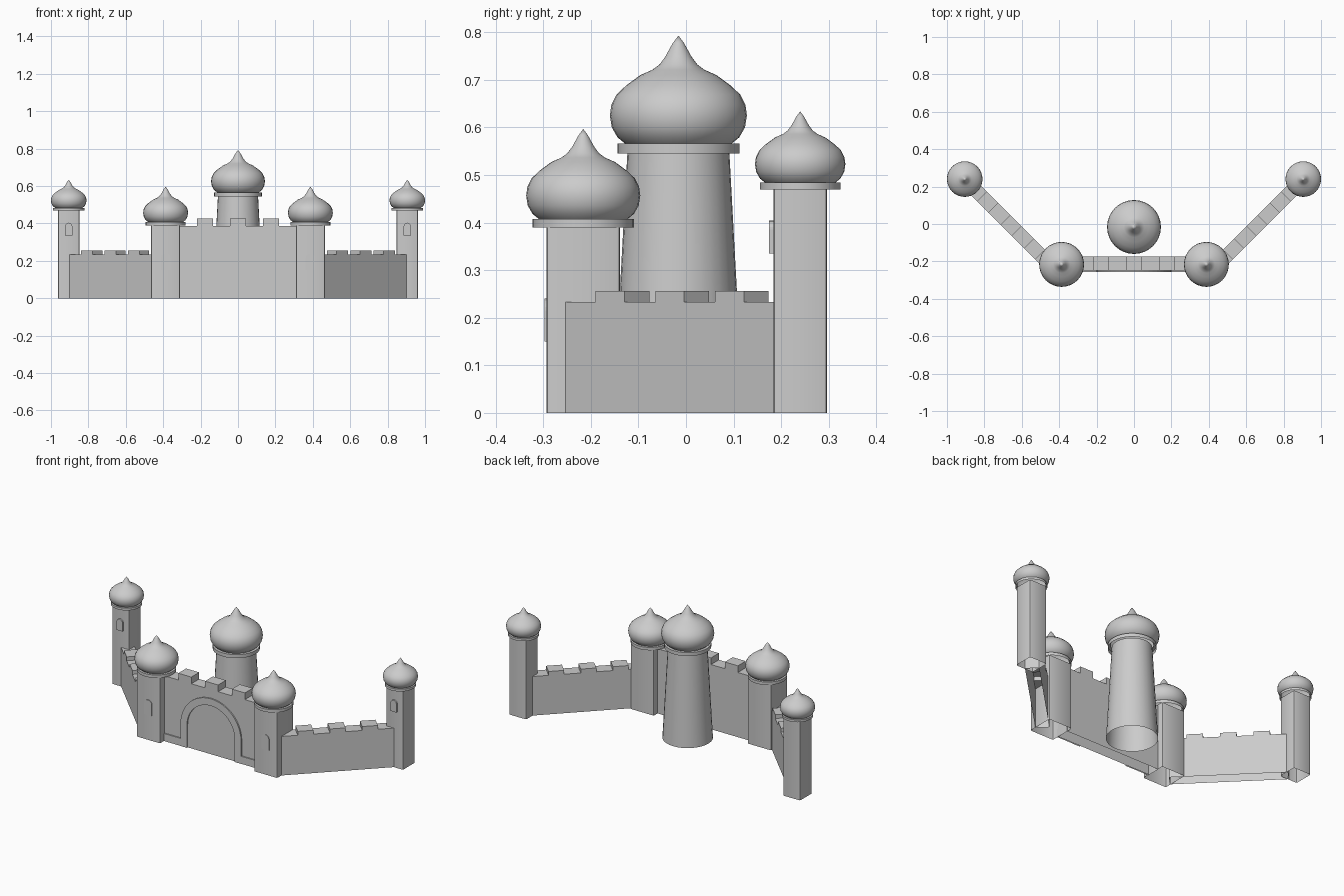
import bpy, bmesh
from math import pi, cos, sin, radians

if "Cube" in bpy.data.objects:
    bpy.data.objects.remove(bpy.data.objects["Cube"])


def finish(bm, name, smooth=False):
    bmesh.ops.remove_doubles(bm, verts=bm.verts, dist=1e-5)
    bmesh.ops.recalc_face_normals(bm, faces=bm.faces)
    # shells are open underneath
    under = [f for f in bm.faces if all(abs(v.co.z) < 1e-5 for v in f.verts)]
    bmesh.ops.delete(bm, geom=under, context='FACES_ONLY')
    mesh = bpy.data.meshes.new(name)
    bm.to_mesh(mesh)
    bm.free()
    ob = bpy.data.objects.new(name, mesh)
    bpy.context.collection.objects.link(ob)
    if smooth:
        bpy.ops.object.select_all(action='DESELECT')
        ob.select_set(True)
        bpy.context.view_layer.objects.active = ob
        bpy.ops.object.shade_smooth_by_angle(angle=radians(35))
    return ob


def lathe(name, profile, loc, scale=1.0, segs=32):
    bm = bmesh.new()
    vs = [bm.verts.new((r * scale, 0, z * scale)) for r, z in profile]
    es = [bm.edges.new(p) for p in zip(vs, vs[1:])]
    bmesh.ops.spin(bm, geom=vs + es, cent=(0, 0, 0), axis=(0, 0, 1),
                   angle=2 * pi, steps=segs)
    ob = finish(bm, name, True)
    ob.location = loc
    return ob


def extrude_outline(name, pts, y0, y1):
    """Extrude a closed x-z outline from y0 to y1."""
    bm = bmesh.new()
    face = bm.faces.new([bm.verts.new((x, y0, z)) for x, z in pts])
    ext = bmesh.ops.extrude_face_region(bm, geom=[face])
    verts = [g for g in ext['geom'] if isinstance(g, bmesh.types.BMVert)]
    bmesh.ops.translate(bm, verts=verts, vec=(0, y1 - y0, 0))
    return finish(bm, name)


def arch(r, z0, spring, segs=16):
    return ([(r, z0)] + [(r * cos(pi * i / segs), spring + r * sin(pi * i / segs))
                         for i in range(segs + 1)] + [(-r, z0)])


# onion roof with its collar ring, measured on the central tower
ROOF = [(.06, 0), (.128, 0), (.128, .021), (.112, .021), (.128, .034), (.14, .055),
        (.144, .08), (.141, .102), (.13, .124), (.11, .143), (.08, .165), (.055, .176),
        (.04, .187), (.028, .203), (.012, .232), (0, .248)]


def wall(name, height, top):
    half, m, pitch = .313, .043, .177
    pts = [(-half, 0), (-half, height)]
    for c in (-pitch, 0, pitch):
        pts += [(c - m, height), (c - m, top), (c + m, top), (c + m, height)]
    pts += [(half, height), (half, 0)]
    return extrude_outline(name, pts, -.037, .037)


def square_tower(name, x, y, half, height, roof_scale, win, proud):
    # shaft with softened corners
    bm = bmesh.new()
    bmesh.ops.create_cube(bm, size=1)
    bmesh.ops.scale(bm, vec=(2 * half, 2 * half, height), verts=bm.verts)
    bmesh.ops.translate(bm, vec=(0, 0, height / 2), verts=bm.verts)
    corners = [e for e in bm.edges
               if abs(e.verts[0].co.z - e.verts[1].co.z) > height / 2]
    bmesh.ops.bevel(bm, geom=corners, offset=.007, segments=2, profile=.5,
                    affect='EDGES')
    finish(bm, name + "_shaft", True).location = (x, y, 0)
    lathe(name + "_onion_roof", ROOF, (x, y, height), roof_scale)
    # arched window on the front face
    r, z0, z1 = win
    w = extrude_outline(name + "_window", arch(r, z0, z1 - r, 10),
                        -half - proud, -half)
    w.location = (x, y, 0)


# central round tower
lathe("central_tower_shaft", [(.137, 0), (.107, .55)], (0, -.016, 0))
lathe("central_onion_roof", ROOF, (0, -.016, .545))

# gate wall with arch frame and low plinths
wall("gate_wall", .386, .426).location = (0, -.212, 0)
extrude_outline("gate_arch_frame",
                arch(.2, 0, .135, 24) + arch(.158, 0, .135, 24)[::-1], -.257, -.249)
for side in (-1, 1):
    extrude_outline("gate_plinth", [(side * .2, 0), (side * .313, 0),
                    (side * .313, .045), (side * .2, .045)], -.256, -.249)

# mirrored towers and angled side walls
for side, tag in ((-1, "left"), (1, "right")):
    square_tower(tag + "_gate_tower", side * .387, -.216, .077, .39, .833,
                 (.025, .15, .24), .004)
    square_tower(tag + "_corner_tower", side * .905, .24, .0565, .47, .66,
                 (.019, .335, .404), .009)
    w = wall(tag + "_side_wall", .233, .256)
    w.location = (side * .657, -.008, 0)
    w.rotation_euler = (0, 0, side * pi / 4)
